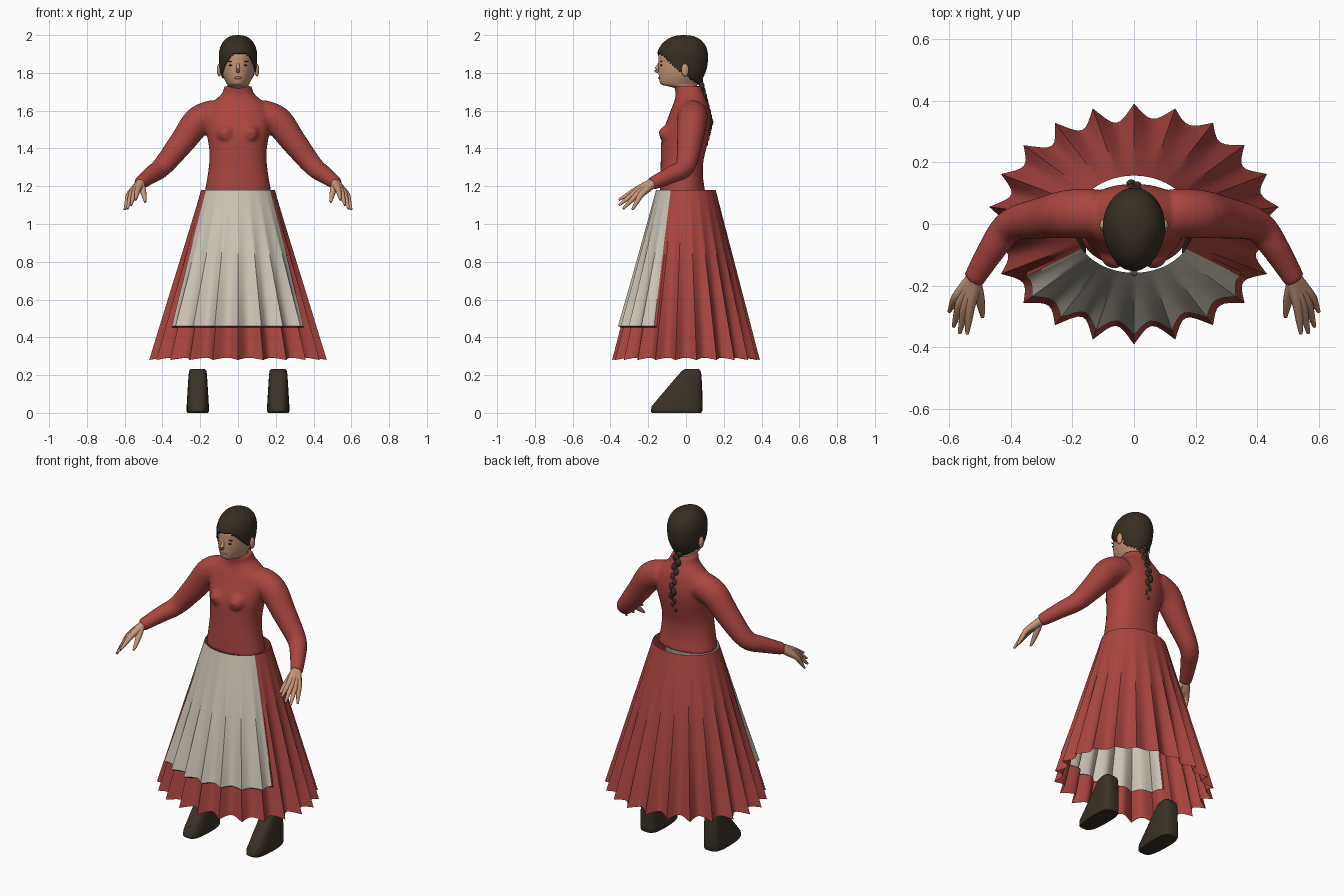
import bpy, bmesh, math, random
from mathutils import Vector, Matrix

random.seed(4)
if "Cube" in bpy.data.objects:
    bpy.data.objects.remove(bpy.data.objects["Cube"])


def material(name, rgb):
    m = bpy.data.materials.new(name)
    m.use_nodes = True
    m.diffuse_color = (*rgb, 1)
    bsdf = next(n for n in m.node_tree.nodes if n.type == 'BSDF_PRINCIPLED')
    bsdf.inputs["Base Color"].default_value = (*rgb, 1)
    bsdf.inputs["Roughness"].default_value = 0.8
    return m


RED = material("red cloth", (.40, .06, .05))
LINEN = material("apron linen", (.61, .56, .47))
SKIN = material("skin", (.57, .31, .19))
LIP = material("lips", (.42, .18, .12))
HAIR = material("dark hair", (.038, .027, .017))
LEATHER = material("shoe leather", (.042, .031, .02))


def resample(rows, k=4):
    """Catmull-Rom interpolation of rows of numbers."""
    out = []
    for i in range(len(rows) - 1):
        quad = [rows[max(i - 1, 0)], rows[i], rows[i + 1], rows[min(i + 2, len(rows) - 1)]]
        for j in range(k):
            t = j / k
            out.append([.5 * (2 * b + (c - a) * t + (2 * a - 5 * b + 4 * c - d) * t * t
                              + (3 * b - a - 3 * c + d) * t ** 3) for a, b, c, d in zip(*quad)])
    return out + [list(rows[-1])]


def section(row, n=40, power=2.0, taper=0.0, x0=0.0):
    """Horizontal ring from (z, half width, front y, back y)."""
    z, w, front, back = row
    ring = []
    for i in range(n):
        a = math.tau * i / n
        c, s = (math.copysign(abs(f) ** (2 / power), f) for f in (math.cos(a), math.sin(a)))
        x = x0 + w * c * (1 - taper * max(0, -s))
        ring.append(Vector((x, (front + back) / 2 + (back - front) / 2 * s, z)))
    return ring


def tube(rows, n=16, k=4):
    """Rings along a path of (x, y, z, radius)."""
    rows = resample(rows, k)
    pts = [Vector(r[:3]) for r in rows]
    rings = []
    for i, p in enumerate(pts):
        d = pts[min(i + 1, len(pts) - 1)] - pts[max(i - 1, 0)]
        q = d.to_track_quat('Z', 'Y')
        rings.append([p + q @ Vector((math.cos(math.tau * j / n), math.sin(math.tau * j / n), 0))
                      * rows[i][3] for j in range(n)])
    return rings


def finish(name, bm, mats, angle):
    mesh = bpy.data.meshes.new(name)
    bm.to_mesh(mesh)
    bm.free()
    for m in mats:
        mesh.materials.append(m)
    mesh.shade_smooth()
    mesh.set_sharp_from_angle(angle=math.radians(angle))
    ob = bpy.data.objects.new(name, mesh)
    bpy.context.scene.collection.objects.link(ob)
    return ob


def loft(parts, cap=True):
    bm = bmesh.new()
    for rings in parts:
        rows = [[bm.verts.new(p) for p in r] for r in rings]
        n = len(rows[0])
        for a, b in zip(rows, rows[1:]):
            for i in range(n):
                j = (i + 1) % n
                bm.faces.new((a[i], a[j], b[j], b[i]))
        if cap:
            bm.faces.new(rows[0])
            bm.faces.new(rows[-1])
    bmesh.ops.recalc_face_normals(bm, faces=bm.faces[:])
    return bm


def blobs(name, items, mat):
    """Ellipsoids given as (centre, half sizes)."""
    bm = bmesh.new()
    for centre, size in items:
        bmesh.ops.create_uvsphere(bm, u_segments=16, v_segments=10, radius=1,
                                  matrix=Matrix.Translation(centre) @ Matrix.Diagonal((*size, 1)))
    return finish(name, bm, [mat], 60)


def flip(rows, s):
    return [(r[0] * s, *r[1:]) for r in rows]


# Pleated skirt, with the apron as a raised panel across its front
PLEATS, STEPS = 22, 8
COLS = PLEATS * STEPS
levels = [1.18 - .06 * i for i in range(13)] + [.452, .40, .34, .28]
levels[12] = .46
depth = [random.uniform(.75, 1.3) for _ in range(PLEATS)]


def in_apron(col, z):
    return math.sin(math.tau * col / COLS) < -.5 and z > .455


def skirt_ring(z):
    s = (1.18 - z) / .9
    ring = []
    for col in range(COLS):
        t = math.tau * col / COLS
        wave = abs(math.sin(PLEATS / 2 * (t - math.pi / 2)))
        pleat = int((col + STEPS / 2) // STEPS) % PLEATS
        r = 1 - .12 * s * wave * depth[pleat]
        if in_apron(col, z):
            r *= 1.01 + .045 * s
        hem = .012 * wave if z < .3 else 0
        ring.append(Vector(((.195 + .28 * s) * math.cos(t) * r,
                            (.157 + .234 * s) * math.sin(t) * r, z + hem)))
    return ring


bm = loft([[skirt_ring(z) for z in levels]], cap=False)
for k, f in enumerate(bm.faces):
    row, col = divmod(k, COLS)
    f.material_index = int(in_apron(col + .5, levels[row + 1]))
finish("skirt_and_apron", bm, [RED, LINEN], 45)

# Bodice with sleeves, blended into one skin
torso = [(1.165, .177, -.139, .103), (1.25, .162, -.136, .09), (1.33, .152, -.134, .092),
         (1.40, .153, -.133, .108), (1.48, .166, -.126, .126), (1.55, .175, -.10, .13),
         (1.61, .165, -.078, .122), (1.65, .13, -.062, .11), (1.69, .086, -.055, .094),
         (1.73, .072, -.064, .081)]
sleeve = [(.12, .035, 1.58, .08), (.21, .033, 1.545, .079), (.295, .02, 1.435, .068),
          (.40, -.005, 1.305, .054), (.46, -.08, 1.26, .046), (.522, -.182, 1.213, .035)]
bust = [(.065, -.05, 1.485, .055), (.065, -.11, 1.475, .045), (.065, -.14, 1.468, .022)]
parts = [[section(r, power=2.2) for r in resample(torso)]]
for s in (1, -1):
    parts += [tube(flip(sleeve, s), 24), tube(flip(bust, s))]
bodice = finish("bodice", loft(parts), [RED], 60)
remesh = bodice.modifiers.new("blend", 'REMESH')
remesh.mode = 'VOXEL'
remesh.voxel_size = .009
remesh.use_smooth_shade = True
relax = bodice.modifiers.new("relax", 'SMOOTH')
relax.factor = .5
relax.iterations = 8

# Hands: each finger runs from the wrist, together forming the palm
knuckles = [(.532, -.268, 1.178), (.548, -.268, 1.168), (.564, -.255, 1.16), (.577, -.238, 1.155)]
tips = [(.542, -.356, 1.128), (.566, -.354, 1.10), (.586, -.333, 1.08), (.60, -.284, 1.076)]
wrist = Vector((.508, -.16, 1.228))
for s, side in ((1, "left"), (-1, "right")):
    fingers = []
    for k, tip in zip(knuckles, tips):
        k, tip = Vector(k), Vector(tip)
        path = [(*wrist, .024), (*wrist.lerp(k, .55), .021), (*k, .016),
                (*k.lerp(tip, .5), .012), (*tip, .006)]
        fingers.append(tube(flip(path, s), 10, 3))
    thumb = [(.515, -.19, 1.215, .02), (.503, -.235, 1.175, .017),
             (.495, -.275, 1.14, .012), (.492, -.302, 1.116, .006)]
    fingers.append(tube(flip(thumb, s), 10, 3))
    finish(side + "_hand", loft(fingers), [SKIN], 60)

    # Shoe
    shoe = [(0, .055, -.178, .08), (.008, .059, -.186, .086), (.035, .059, -.182, .087),
            (.12, .054, -.11, .086), (.20, .049, -.042, .082), (.222, .046, -.022, .077),
            (.232, .038, -.005, .068)]
    finish(side + "_shoe", loft([[section(r, 36, 3.4, .12, s * .213) for r in shoe]]),
           [LEATHER], 50)

# Head and neck
head = [(1.69, .056, -.045, .065), (1.715, .056, -.055, .062), (1.727, .056, -.085, .06),
        (1.737, .057, -.128, .06), (1.755, .067, -.14, .07), (1.785, .081, -.144, .087),
        (1.82, .09, -.146, .101), (1.86, .094, -.146, .108), (1.90, .095, -.144, .108),
        (1.94, .085, -.126, .096), (1.97, .064, -.095, .07), (1.986, .038, -.06, .035),
        (1.991, .01, -.025, .0)]
rings = [section(r, 64, 2.1, .17) for r in resample(head)]
finish("head", loft([rings]), [SKIN], 70)

# Hair: an enlarged shell of the head, trimmed along the hairline
centre = Vector((0, -.01, 1.86))
bm = loft([[[centre + (p - centre) * 1.065 for p in r] for r in rings]])


def hairline(c):
    if c.y > .01:
        return 1.79 - .75 * c.y
    return 1.79 + max(0, -.035 - c.y) + .22 * c.x


cut = []
for f in bm.faces:
    c = f.calc_center_median()
    if c.z < hairline(c):
        cut.append(f)
bmesh.ops.delete(bm, geom=cut, context='FACES')
hair = finish("hair", bm, [HAIR], 60)
shell = hair.modifiers.new("thickness", 'SOLIDIFY')
shell.thickness = .008
shell.offset = -1

# Face details
finish("nose", loft([tube([(0, -.138, 1.855, .007), (0, -.148, 1.835, .009),
                           (0, -.157, 1.816, .012), (0, -.146, 1.806, .008)], 12)]), [SKIN], 70)
pair = (1, -1)
blobs("ears", [((s * .1, -.005, 1.815), (.012, .02, .034)) for s in pair], SKIN)
blobs("eyes", [((s * .035, -.131, 1.84), (.014, .006, .005)) for s in pair], HAIR)
blobs("eyebrows", [((s * .036, -.131, 1.861), (.02, .005, .003)) for s in pair], HAIR)
blobs("lips", [((0, -.14, 1.774), (.024, .007, .007))], LIP)

# Braid down the back
links = []
for i in range(13):
    z = 1.755 - .027 * i
    side = .009 if i % 2 else -.009
    w = .021 - .0006 * i
    links.append(((side, .13 - .25 * abs(z - 1.54), z), (w, .015, .024)))
blobs("braid", links, HAIR)
